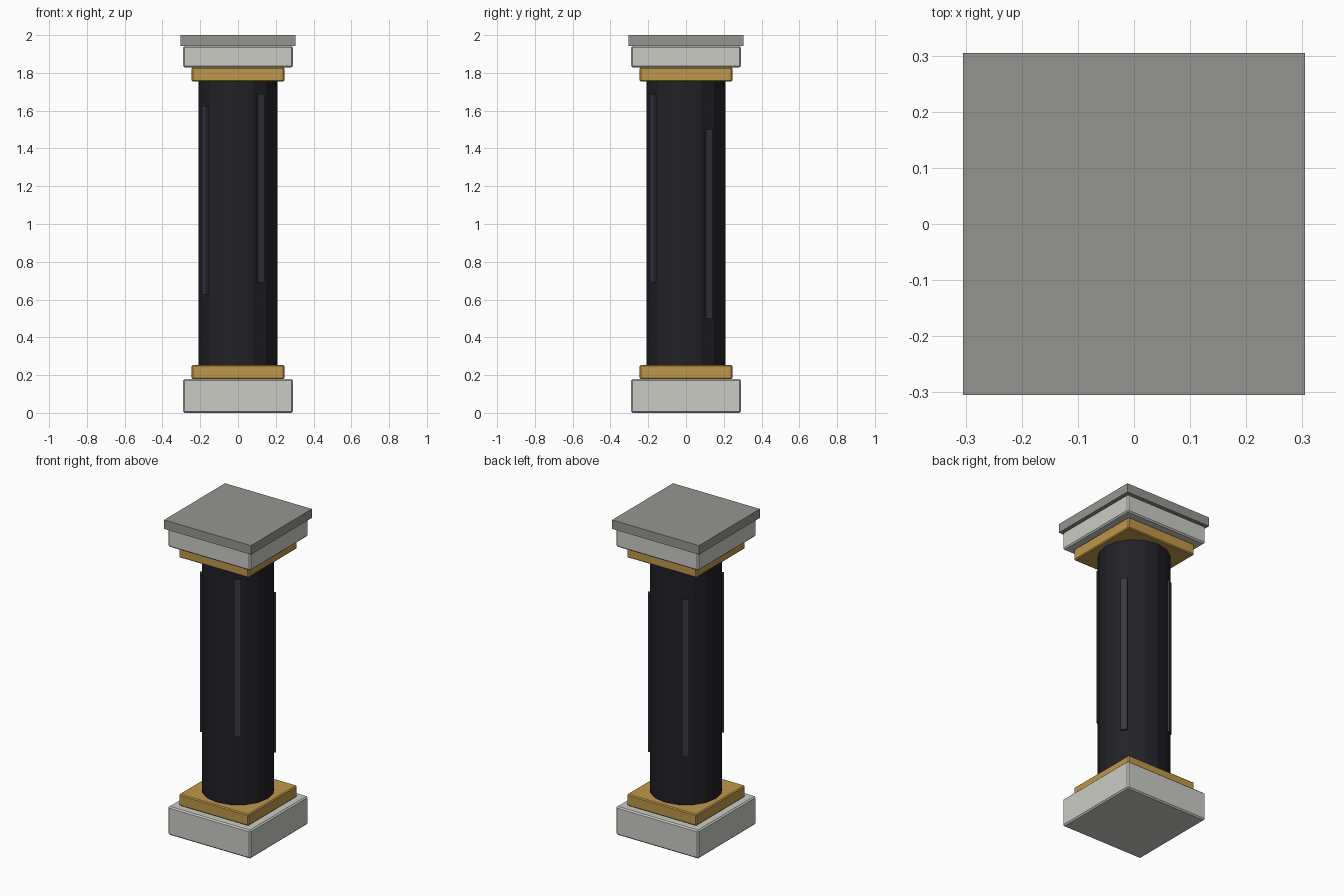
import bpy
import math

if "Cube" in bpy.data.objects:
    bpy.data.objects.remove(bpy.data.objects["Cube"])


def material(name, rgb):
    m = bpy.data.materials.new(name)
    m.diffuse_color = (*rgb, 1)
    m.use_nodes = True
    m.node_tree.nodes["Principled BSDF"].inputs["Base Color"].default_value = m.diffuse_color
    return m


stone = material("pale_stone", (0.60, 0.60, 0.56))
slab = material("dark_stone", (0.30, 0.30, 0.28))
gold = material("gold", (0.52, 0.31, 0.07))
black = material("black_marble", (0.015, 0.015, 0.02))
vein = material("vein", (0.04, 0.04, 0.055))


def box(name, size, loc, mat, bevel=0.0, turn=0.0):
    bpy.ops.mesh.primitive_cube_add(size=1, location=loc, rotation=(0, 0, turn))
    ob = bpy.context.object
    ob.name = name
    ob.scale = size
    bpy.ops.object.transform_apply(location=False, rotation=False, scale=True)
    ob.data.materials.append(mat)
    if bevel:
        mod = ob.modifiers.new("bevel", 'BEVEL')
        mod.width = bevel
        mod.segments = 1
    return ob


def block(name, half, z0, z1, mat, bevel=0.0):
    return box(name, (2 * half, 2 * half, z1 - z0), (0, 0, (z0 + z1) / 2), mat, bevel)


# Square plinth, gold collars, capital and top slab
block("plinth", 0.29, 0.0, 0.18, stone, 0.008)
block("lower_collar", 0.245, 0.18, 0.253, gold, 0.006)
block("upper_collar", 0.245, 1.755, 1.828, gold, 0.006)
block("capital", 0.29, 1.828, 1.943, stone, 0.008)
block("top_slab", 0.305, 1.943, 2.0, slab)

# Faceted shaft
bpy.ops.mesh.primitive_cylinder_add(vertices=16, radius=0.21, depth=1.52, location=(0, 0, 1.004))
shaft = bpy.context.object
shaft.name = "shaft"
shaft.data.materials.append(black)

# Four thin veins, each a little higher than the last
for i in range(4):
    a = 0.6 + i * math.pi / 2
    box(f"vein_{i + 1}", (0.012, 0.04, 1.0),
        (0.212 * math.cos(a), 0.212 * math.sin(a), 1.0 + 0.063 * i), vein, turn=a)
